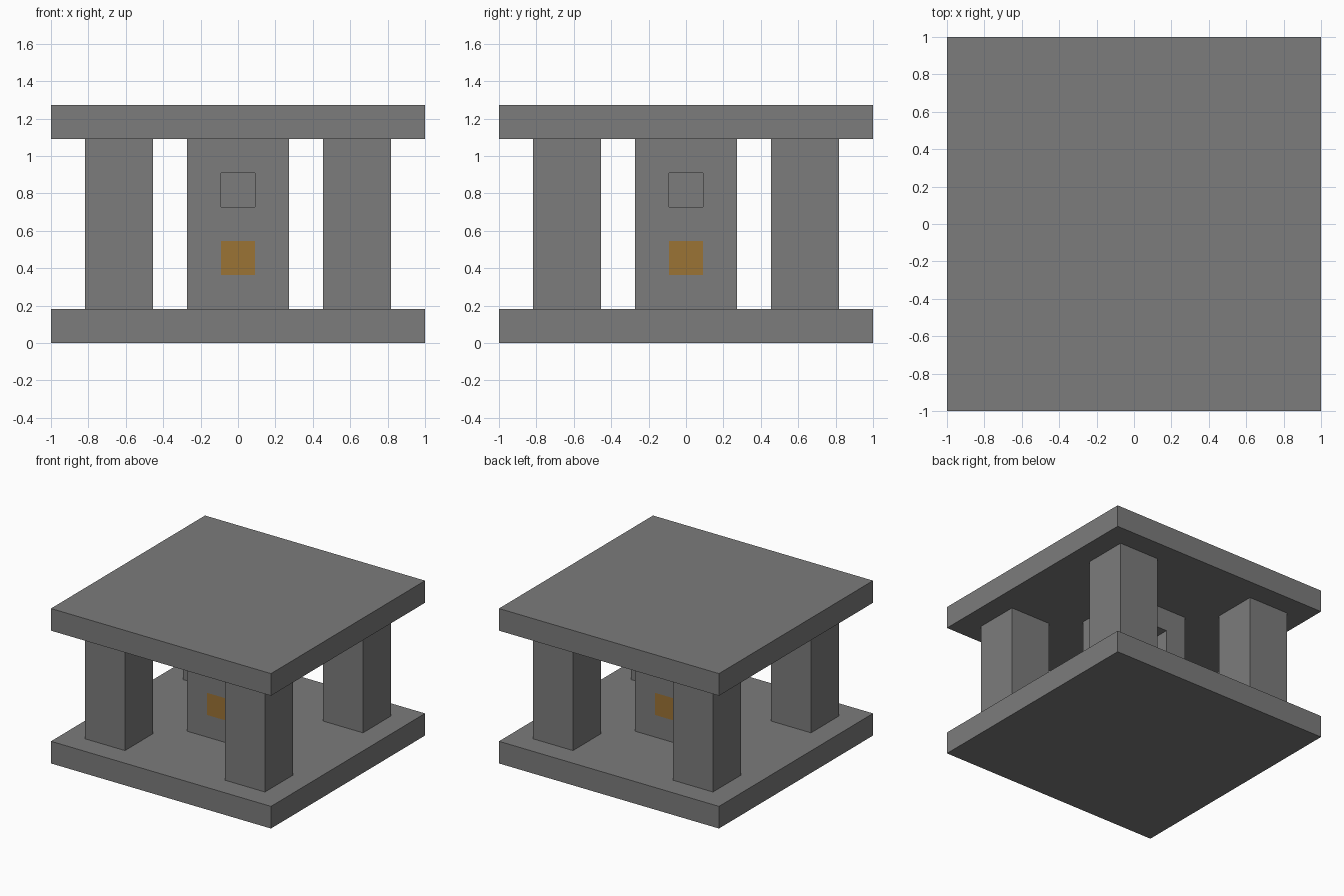
import bpy
import bmesh
from mathutils import Matrix, Vector
from math import pi

U = 2 / 11  # building module: the slabs are eleven modules wide

default = bpy.data.objects.get("Cube")
if default:
    bpy.data.objects.remove(default, do_unlink=True)


def make_material(name, rgb):
    mat = bpy.data.materials.new(name)
    mat.use_nodes = True
    color = (*rgb, 1)
    mat.diffuse_color = color
    bsdf = next(n for n in mat.node_tree.nodes if n.type == "BSDF_PRINCIPLED")
    bsdf.inputs["Base Color"].default_value = color
    bsdf.inputs["Roughness"].default_value = 0.8
    return mat


stone = make_material("grey_stone", (0.2, 0.2, 0.2))
gold = make_material("dull_gold", (0.33, 0.173, 0.035))


def add_object(name, bm, materials):
    mesh = bpy.data.meshes.new(name)
    bm.to_mesh(mesh)
    bm.free()
    for mat in materials:
        mesh.materials.append(mat)
    obj = bpy.data.objects.new(name, mesh)
    bpy.context.collection.objects.link(obj)
    return obj


def add_box(name, x, y, bottom, width, height):
    """Square box, all measures in modules."""
    bm = bmesh.new()
    place = Matrix.Translation(Vector((x, y, bottom + height / 2)) * U)
    size = Matrix.Diagonal((width * U, width * U, height * U, 1))
    bmesh.ops.create_cube(bm, size=1, matrix=place @ size)
    return add_object(name, bm, [stone])


# Floor and roof slabs
add_box("floor_slab", 0, 0, 0, 11, 1)
add_box("roof_slab", 0, 0, 6, 11, 1)

# Four corner pillars
for side, sx in (("right", -1), ("left", 1)):
    for end, sy in (("front", -1), ("back", 1)):
        add_box(f"{end}_{side}_pillar", 3.5 * sx, 3.5 * sy, 1, 2, 5)

# Central core: each side has a flush gold panel and a square niche above it
bm = bmesh.new()
FACE, DEEP = -1.5, -0.5


def quad(turn, points, index=0):
    verts = [bm.verts.new(turn @ (Vector(p) * U)) for p in points]
    bm.faces.new(verts).material_index = index


for quarter in range(4):
    turn = Matrix.Rotation(quarter * pi / 2, 3, "Z")
    for row in range(1, 6):
        for col in range(3):
            x0, x1 = col - 1.5, col - 0.5
            z0, z1 = row, row + 1
            corners = [(x0, z0), (x1, z0), (x1, z1), (x0, z1)]
            middle = col == 1
            niche = middle and row == 4
            depth = DEEP if niche else FACE
            quad(turn, [(x, depth, z) for x, z in corners],
                 1 if middle and row == 2 else 0)
            if niche:
                # Four inner walls of the niche
                for a, b in zip(corners, corners[1:] + corners[:1]):
                    quad(turn, [(a[0], FACE, a[1]), (b[0], FACE, b[1]),
                                (b[0], DEEP, b[1]), (a[0], DEEP, a[1])])

# Closing faces under and over the core
for z, order in ((1, 1), (6, -1)):
    cap = [(-1.5, -1.5, z), (-1.5, 1.5, z), (1.5, 1.5, z), (1.5, -1.5, z)]
    quad(Matrix.Identity(3), cap[::order])

bmesh.ops.remove_doubles(bm, verts=bm.verts, dist=0.0001)
add_object("central_core", bm, [stone, gold])
